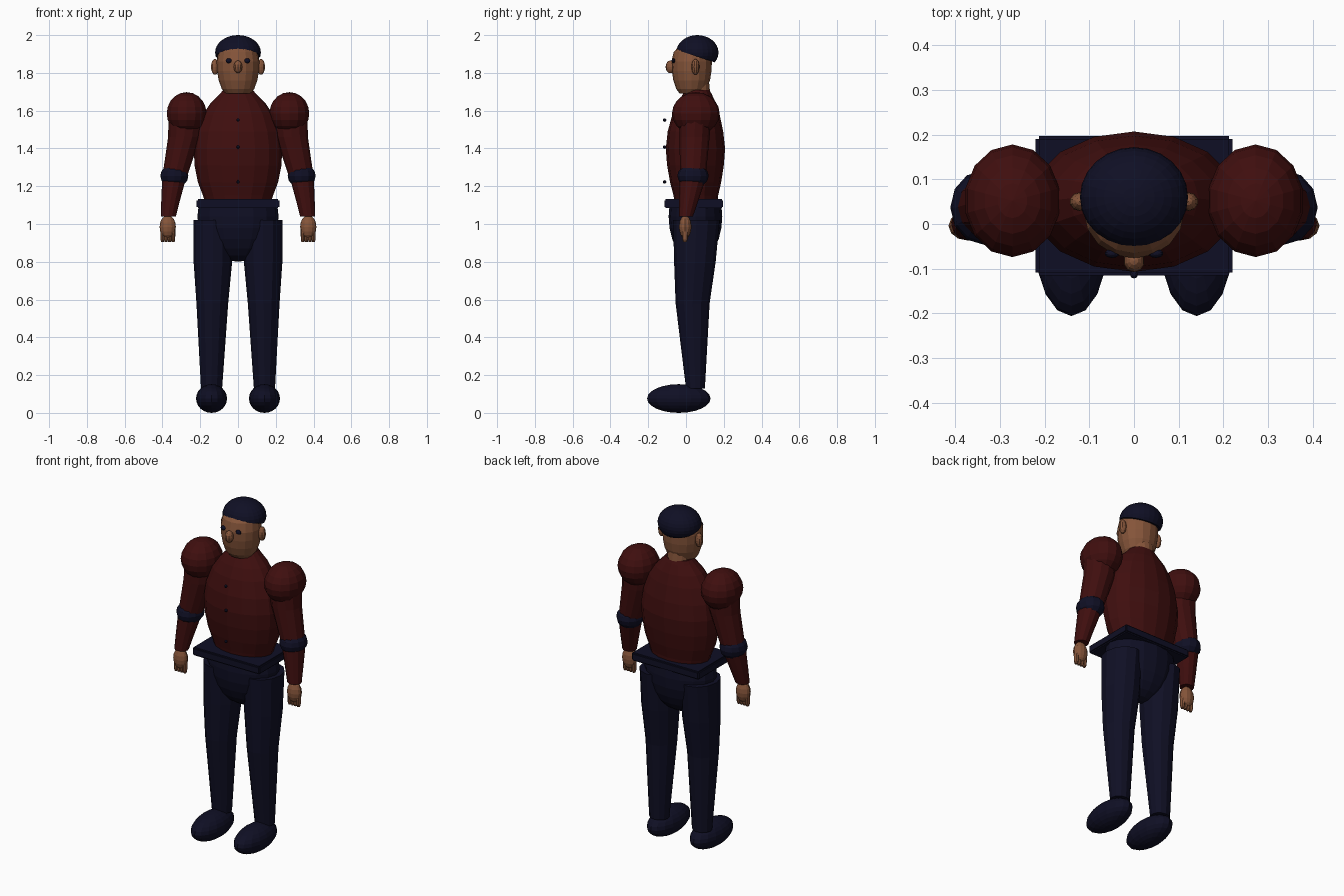
import bpy, bmesh, math
from mathutils import Vector

if "Cube" in bpy.data.objects:
    bpy.data.objects.remove(bpy.data.objects["Cube"])


def mat(name, col):
    m = bpy.data.materials.new(name)
    m.diffuse_color = (*col, 1)
    m.use_nodes = True
    m.node_tree.nodes["Principled BSDF"].inputs["Base Color"].default_value = m.diffuse_color
    return m


RED = mat("dark red cloth", (0.050, 0.0045, 0.0045))
NAVY = mat("dark navy cloth", (0.0048, 0.0048, 0.018))
SKIN = mat("skin", (0.235, 0.090, 0.042))


def finish(name, bm, m):
    bmesh.ops.recalc_face_normals(bm, faces=bm.faces)
    me = bpy.data.meshes.new(name)
    bm.to_mesh(me)
    bm.free()
    me.materials.append(m)
    ob = bpy.data.objects.new(name, me)
    bpy.context.collection.objects.link(ob)
    return ob


def loft(name, rings, m, n=12):
    """Skin through horizontal ellipses (x, y, z, rx, ry), ends closed."""
    bm = bmesh.new()
    loops = []
    for x, y, z, rx, ry in rings:
        loops.append([bm.verts.new((x + rx * math.cos(2 * math.pi * i / n),
                                    y + ry * math.sin(2 * math.pi * i / n), z))
                      for i in range(n)])
    for a, b in zip(loops, loops[1:]):
        for i in range(n):
            j = (i + 1) % n
            bm.faces.new((a[i], a[j], b[j], b[i]))
    bm.faces.new(loops[0])
    bm.faces.new(loops[-1])
    return finish(name, bm, m)


def ball(name, c, r, m, u=16, v=10, cut=None):
    """Ellipsoid; cut = (point, normal) removes the side the normal points to."""
    bm = bmesh.new()
    bmesh.ops.create_uvsphere(bm, u_segments=u, v_segments=v, radius=1)
    bmesh.ops.scale(bm, vec=r, verts=bm.verts)
    bmesh.ops.translate(bm, vec=c, verts=bm.verts)
    if cut:
        res = bmesh.ops.bisect_plane(bm, geom=bm.verts[:] + bm.edges[:] + bm.faces[:],
                                     plane_co=cut[0], plane_no=cut[1], clear_outer=True)
        edges = [e for e in res["geom_cut"] if isinstance(e, bmesh.types.BMEdge)]
        bmesh.ops.contextual_create(bm, geom=edges)
    return finish(name, bm, m)


# torso
loft("shirt", [(0, .055, 1.09, .165, .11), (0, .052, 1.15, .185, .118),
               (0, .051, 1.22, .212, .135), (0, .05, 1.31, .230, .150),
               (0, .05, 1.40, .234, .157), (0, .05, 1.49, .220, .147),
               (0, .053, 1.58, .185, .125), (0, .057, 1.64, .145, .102),
               (0, .06, 1.69, .095, .075), (0, .062, 1.71, .078, .062)], RED, 16)
for i, z in enumerate((1.55, 1.407, 1.223)):
    ball(f"button_{i}", (0, -.113, z), (.009, .009, .009), NAVY, 8, 6)

# belt plate with slightly rounded edges
bm = bmesh.new()
bmesh.ops.create_cube(bm, size=1)
bmesh.ops.scale(bm, vec=(.44, .312, .048), verts=bm.verts)
bmesh.ops.translate(bm, vec=(0, .041, 1.108), verts=bm.verts)
bmesh.ops.bevel(bm, geom=bm.edges[:], offset=.007, segments=2, affect='EDGES')
finish("belt", bm, NAVY)

# hips
ball("hips", (0, .05, 1.04), (.215, .142, .24), NAVY, 16, 12,
     cut=(Vector((0, 0, 1.1)), Vector((0, 0, 1))))

# head, neck and face
loft("neck", [(0, .066, 1.64, .07, .068), (0, .06, 1.75, .065, .062)], SKIN, 16)
loft("head", [(0, .025, 1.69, .066, .058), (0, .028, 1.715, .086, .08),
              (0, .03, 1.76, .102, .097), (0, .03, 1.81, .111, .105),
              (0, .03, 1.86, .113, .107), (0, .033, 1.91, .104, .098),
              (0, .04, 1.95, .075, .07)], SKIN, 16)
ball("nose", (0, -.082, 1.832), (.024, .026, .034), SKIN, 10, 8)
ball("cap", (0, .06, 1.908), (.121, .112, .092), NAVY, 24, 16,
     cut=(Vector((0, .06, 1.886)), Vector((0, -.33, -1))))

for s, side in ((1, "left"), (-1, "right")):
    ball(side + "_eye", (s * .049, -.066, 1.864), (.017, .01, .013), NAVY, 10, 8)
    ball(side + "_ear", (s * .122, .05, 1.832), (.022, .021, .042), SKIN, 10, 8)

    # arm
    ball(side + "_shoulder", (s * .272, .052, 1.585), (.108, .126, .113), RED, 14, 10)
    loft(side + "_upper_arm", [(s * .278, .048, 1.56, .09, .085), (s * .285, .045, 1.46, .085, .08),
                               (s * .333, .037, 1.26, .066, .068)], RED)
    ball(side + "_elbow_band", (s * .337, .037, 1.255), (.074, .083, .064), NAVY, 12, 8)
    loft(side + "_forearm", [(s * .337, .037, 1.25, .064, .07), (s * .356, .016, 1.13, .05, .052),
                             (s * .369, 0, 1.04, .04, .037)], RED)

    # hand with four fingers
    ball(side + "_palm", (s * .372, -.004, .985), (.043, .033, .062), SKIN, 12, 8)
    for k in range(4):
        x = s * (.343 + k * .019)
        loft(f"{side}_finger_{k}", [(x, -.005, .905, .0075, .009), (x, -.005, .918, .0105, .014),
                                    (x, -.004, .975, .0115, .018)], SKIN, 8)

    # leg and shoe
    loft(side + "_leg", [(s * .133, .055, 1.02, .103, .123), (s * .133, .047, .80, .102, .110),
                         (s * .136, .035, .58, .084, .090), (s * .14, .05, .13, .056, .050)], NAVY)
    ball(side + "_shoe", (s * .14, -.038, .076), (.082, .168, .076), NAVY, 16, 12)
